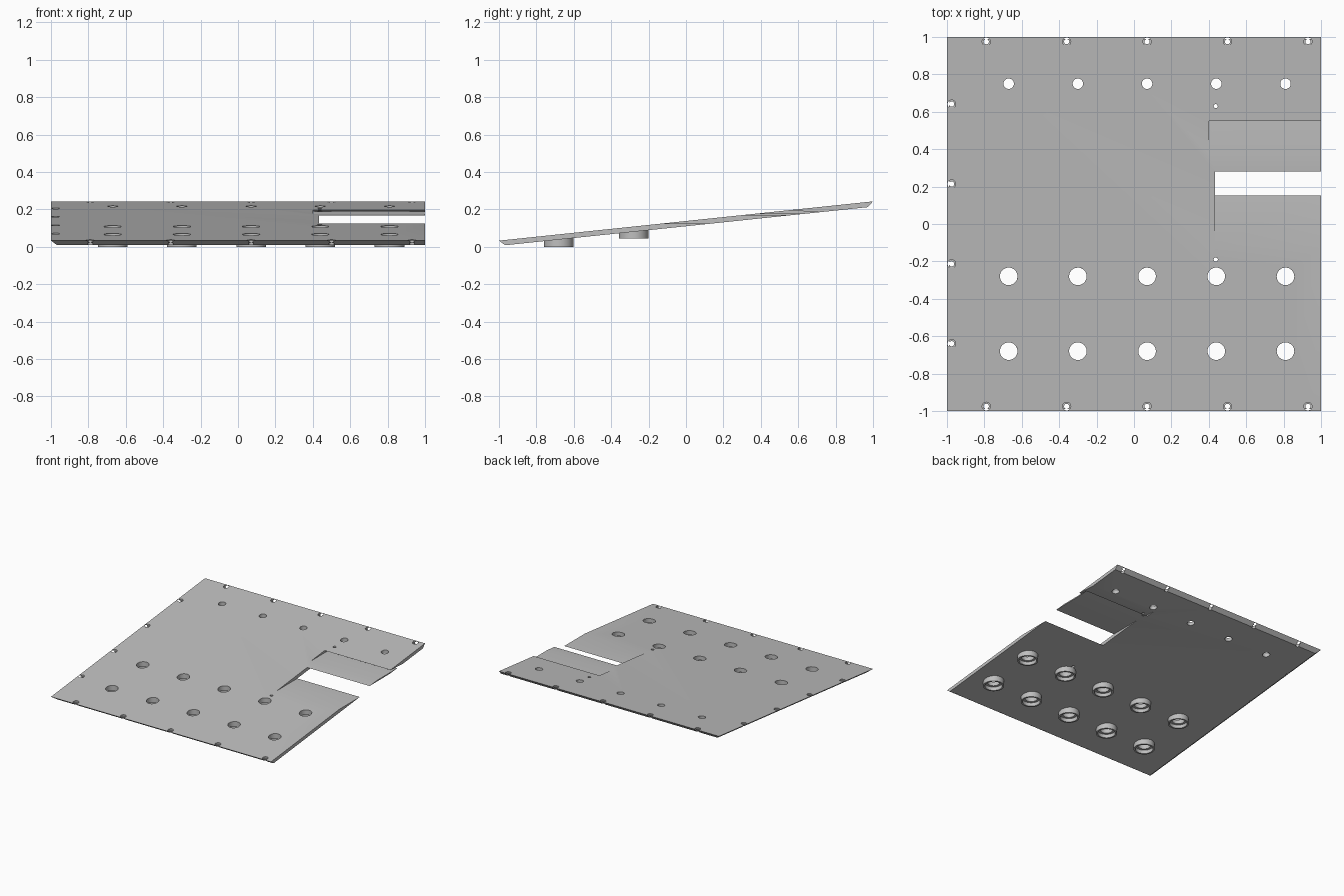
import bpy, bmesh, math

cube = bpy.data.objects.get("Cube")
if cube:
    bpy.data.objects.remove(cube, do_unlink=True)

SLOPE, THICK = 0.105, 0.028
HOLE_X = [-0.67 + 0.37 * i for i in range(5)]
SCREW_X = [-0.79 + 0.43 * i for i in range(5)]
SCREW_Y = [-0.64 + 0.427 * i for i in range(4)]

grey = bpy.data.materials.new("plain grey")
grey.use_nodes = True
colour = (0.52, 0.52, 0.52, 1)
grey.diffuse_color = colour
grey.node_tree.nodes["Principled BSDF"].inputs["Base Color"].default_value = colour


def top(y):
    """Height of the sloping upper face."""
    return 0.033 + SLOPE * (y + 1)


def make(name, bm):
    bmesh.ops.recalc_face_normals(bm, faces=bm.faces[:])
    mesh = bpy.data.meshes.new(name)
    bm.to_mesh(mesh)
    bm.free()
    mesh.materials.append(grey)
    obj = bpy.data.objects.new(name, mesh)
    bpy.context.collection.objects.link(obj)
    return obj


def add_cylinder(bm, x, y, radius, low, high, sides=32):
    res = bmesh.ops.create_cone(bm, cap_ends=True, segments=sides,
                                radius1=radius, radius2=radius, depth=high - low)
    bmesh.ops.translate(bm, verts=res["verts"], vec=(x, y, (low + high) / 2))


def add_prism(bm, profile, x0, x1):
    """Extrude a side profile of (y, z) points along x."""
    face = bm.faces.new([bm.verts.new((x0, y, z)) for y, z in profile])
    res = bmesh.ops.extrude_face_region(bm, geom=[face])
    verts = [v for v in res["geom"] if isinstance(v, bmesh.types.BMVert)]
    bmesh.ops.translate(bm, verts=verts, vec=(x1 - x0, 0, 0))


def cut(target, bm):
    """Subtract the shapes from the target, then drop the cutter."""
    cutter = make("cutter", bm)
    cutter.hide_render = True
    mod = target.modifiers.new("cut", "BOOLEAN")
    mod.operation, mod.solver, mod.object = "DIFFERENCE", "EXACT", cutter
    bpy.context.view_layer.update()
    graph = bpy.context.evaluated_depsgraph_get()
    mesh = bpy.data.meshes.new_from_object(target.evaluated_get(graph))
    target.modifiers.clear()
    target.data = mesh
    bpy.data.objects.remove(cutter, do_unlink=True)


def shade(obj):
    bpy.ops.object.select_all(action="DESELECT")
    obj.select_set(True)
    bpy.context.view_layer.objects.active = obj
    bpy.ops.object.shade_smooth_by_angle(angle=math.radians(30))


# Sloping plate with undercut edges at front, back and right
bm = bmesh.new()
upper = [bm.verts.new((x, y, top(y))) for x, y in
         ((-1, -1), (1, -1), (1, 1), (-1, 1))]
lower = [bm.verts.new((x, y, top(y) - THICK)) for x, y in
         ((-0.967, -0.967), (1, -0.967), (1, 0.972), (-0.967, 0.972))]
bm.faces.new(upper)
bm.faces.new(lower)
for i in range(4):
    j = (i + 1) % 4
    bm.faces.new((upper[i], upper[j], lower[j], lower[i]))
plate = make("sloping_plate", bm)

# Level slot through the side, with a thin shelf and a relief above it
bm = bmesh.new()
add_prism(bm, [(-0.4, 0.126), (0.8, 0.126), (0.8, 0.1674), (-0.4, 0.1674)], 0.432, 1.2)
cut(plate, bm)
bm = bmesh.new()
add_prism(bm, [(0.1, 0.177), (0.72, 0.177), (0.72, 0.184),
               (0.55, 0.1955), (0.55, 0.3), (0.1, 0.3)], 0.402, 1.2)
cut(plate, bm)

# Through holes: large feet rows, medium back row, tiny pair, edge screws
screws = [(x, y) for x in SCREW_X for y in (-0.975, 0.975)]
screws += [(-0.975, y) for y in SCREW_Y]
holes = [(x, y, 0.047) for x in HOLE_X for y in (-0.68, -0.28)]
holes += [(x, 0.75, 0.028) for x in HOLE_X]
holes += [(0.437, y, 0.011) for y in (-0.19, 0.63)]
holes += [(x, y, 0.014) for x, y in screws]
bm = bmesh.new()
for x, y, r in holes:
    add_cylinder(bm, x, y, r, -0.2, 0.5)
cut(plate, bm)

# Counterbores for the edge screws
bm = bmesh.new()
for x, y in screws:
    add_cylinder(bm, x, y, 0.022, top(y) - 0.01, top(y) + 0.1)
cut(plate, bm)
shade(plate)


# Level hollow feet under the large holes
def foot(name, x, y, base):
    seat = top(y) - THICK
    profile = [(0.079, base), (0.079, seat + 0.009), (0.047, seat + 0.009),
               (0.047, seat - 0.009), (0.066, seat - 0.009), (0.066, base)]
    bm = bmesh.new()
    rings = []
    for i in range(40):
        a = math.tau * i / 40
        rings.append([bm.verts.new((x + r * math.cos(a), y + r * math.sin(a), z))
                      for r, z in profile])
    for i, ring in enumerate(rings):
        after = rings[(i + 1) % len(rings)]
        for k in range(len(profile)):
            n = (k + 1) % len(profile)
            bm.faces.new((ring[k], after[k], after[n], ring[n]))
    shade(make(name, bm))


for i, x in enumerate(HOLE_X):
    foot(f"front_foot_{i + 1}", x, -0.68, 0.0)
    foot(f"middle_foot_{i + 1}", x, -0.28, 0.044)
